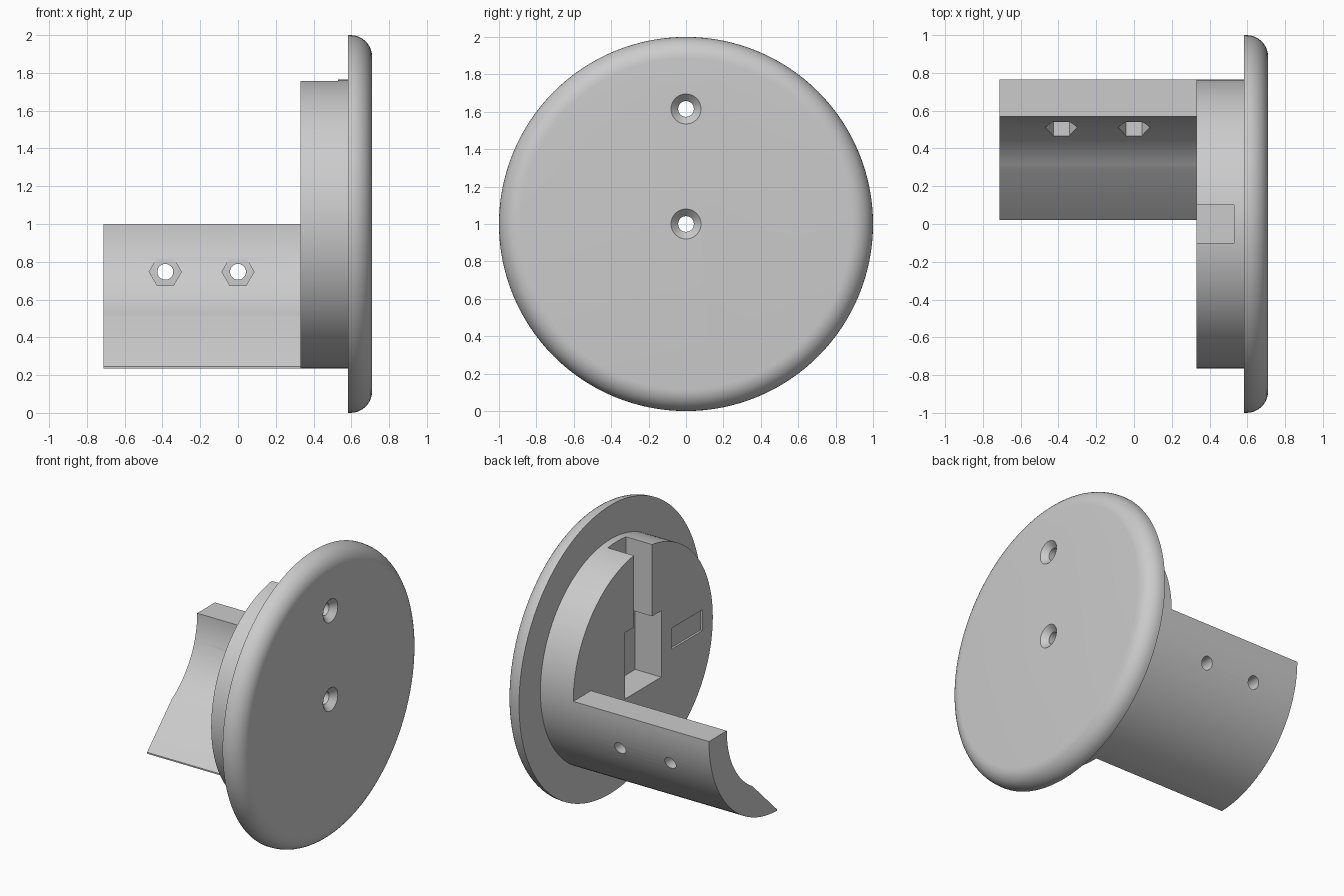
import bpy, bmesh
from math import sin, cos, pi, radians, sqrt
from mathutils import Vector

cube = bpy.data.objects.get("Cube")
if cube:
    bpy.data.objects.remove(cube, do_unlink=True)

grey = bpy.data.materials.new("light grey plastic")
grey.use_nodes = True
colour = (0.6, 0.6, 0.6, 1)
grey.diffuse_color = colour
grey.node_tree.nodes["Principled BSDF"].inputs["Base Color"].default_value = colour

AXIS_Z = 1.0       # height of the round plate's centre
BOSS_R = 0.765
FACE_X = 0.33      # mounting face of the boss
FULL = 128


def loft(name, rings):
    """Solid skinned through matching rings of points, capped at both ends."""
    bm = bmesh.new()
    loops = [[bm.verts.new(p) for p in ring] for ring in rings]
    n = len(loops[0])
    for a, b in zip(loops, loops[1:]):
        for i in range(n):
            j = (i + 1) % n
            bm.faces.new((a[i], a[j], b[j], b[i]))
    bm.faces.new(loops[0])
    bm.faces.new(loops[-1])
    bmesh.ops.recalc_face_normals(bm, faces=bm.faces)
    mesh = bpy.data.meshes.new(name)
    bm.to_mesh(mesh)
    bm.free()
    mesh.materials.append(grey)
    obj = bpy.data.objects.new(name, mesh)
    bpy.context.collection.objects.link(obj)
    return obj


def turned(name, profile, z=AXIS_Z, sides=FULL):
    """Solid of revolution about x from (x, radius) pairs."""
    return loft(name, [[Vector((x, r * cos(2 * pi * i / sides), z + r * sin(2 * pi * i / sides)))
                        for i in range(sides)] for x, r in profile])


def prism_y(name, x, z, r, y0, y1, sides):
    """Regular prism running along y."""
    return loft(name, [[Vector((x + r * cos(2 * pi * i / sides), y, z + r * sin(2 * pi * i / sides)))
                        for i in range(sides)] for y in (y0, y1)])


def box(name, x0, x1, y0, y1, z0, z1):
    return loft(name, [[Vector((x, y, z)) for y, z in ((y0, z0), (y1, z0), (y1, z1), (y0, z1))]
                       for x in (x0, x1)])


def carve(obj, cutters):
    """Subtract each cutter, then discard it."""
    bpy.ops.object.select_all(action='DESELECT')
    bpy.context.view_layer.objects.active = obj
    obj.select_set(True)
    for cutter in cutters:
        cutter.hide_render = True
        mod = obj.modifiers.new("cut", 'BOOLEAN')
        mod.operation = 'DIFFERENCE'
        mod.solver = 'EXACT'
        mod.object = cutter
        bpy.ops.object.modifier_apply(modifier=mod.name)
        bpy.data.objects.remove(cutter, do_unlink=True)
    bpy.ops.object.shade_smooth_by_angle(angle=radians(25))


# Round plate with a filleted outer rim and a stepped boss behind it
fillet = 0.115
rim = [(0.71 - fillet + fillet * sin(a), 1 - fillet + fillet * cos(a))
       for a in (i * pi / 20 for i in range(11))]
plate = turned("round_plate", [(FACE_X, BOSS_R), (0.582, BOSS_R), (0.582, 1.0)] + rim)

# Keyhole pocket, slot open at the top, and shallow label recess
cutters = [
    box("pocket_cutter", 0.2, 0.53, -0.2, 0.2, 0.8, 1.26),
    box("slot_cutter", 0.2, 0.53, -0.1, 0.1, 1.2, 1.9),
    box("recess_cutter", 0.2, FACE_X + 0.015, -0.65, -0.31, 0.95, 1.095),
]
# Countersunk screw holes
for z in (AXIS_Z, 1.615):
    cutters.append(turned("screw_cutter", [(0.45, 0.042), (0.67, 0.042), (0.71, 0.08), (0.73, 0.099)],
                          z, 48))
carve(plate, cutters)

# Quarter-round arm: outer arc, straight lower bevel, inner arc
inner_r, tip_y = 0.57, 0.02
section = [(BOSS_R * cos(2 * pi * i / FULL), AXIS_Z - BOSS_R * sin(2 * pi * i / FULL))
           for i in range(FULL // 4)]
section.append((tip_y, AXIS_Z - sqrt(BOSS_R ** 2 - tip_y ** 2)))
section.append((tip_y, 0.245))
sweep = radians(59.5)
section += [(inner_r * cos(sweep * (1 - i / 20)), AXIS_Z - inner_r * sin(sweep * (1 - i / 20)))
            for i in range(21)]
arm = loft("bracket_arm", [[Vector((x, y, z)) for y, z in section] for x in (-0.712, FACE_X)])

# Bolt holes with hexagonal nut pockets on the inner side
cutters = []
for x in (-0.385, 0.0):
    cutters.append(prism_y("nut_cutter", x, 0.747, 0.085, 0.25, 0.54, 6))
    cutters.append(prism_y("bolt_cutter", x, 0.747, 0.042, 0.3, 0.9, 40))
carve(arm, cutters)
